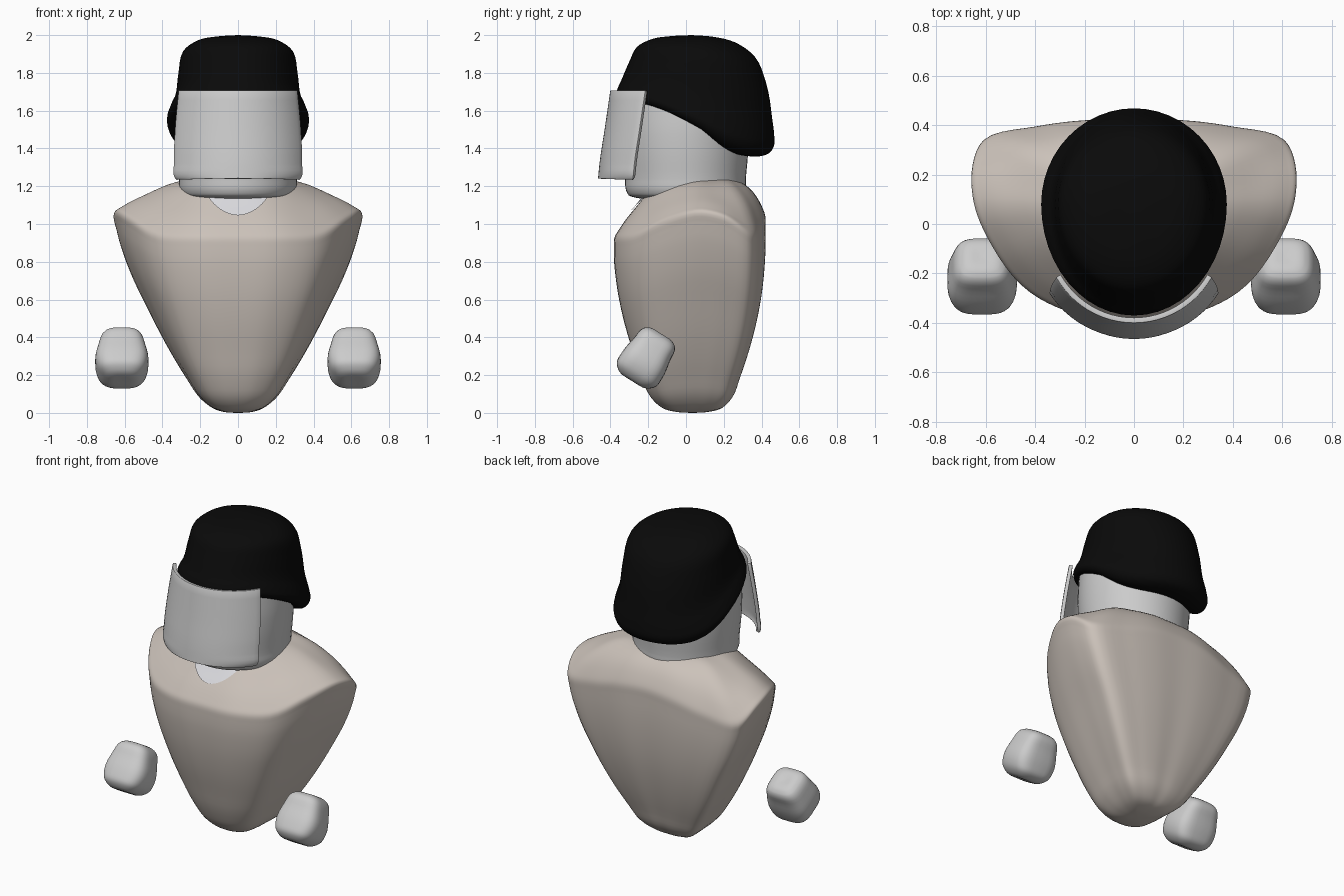
import bpy, bmesh
from math import sin, cos, pi, radians
from mathutils import Vector

if "Cube" in bpy.data.objects:
    bpy.data.objects.remove(bpy.data.objects["Cube"])


def spline(pts, n, closed=False):
    """Smooth curve through pts, n steps per span, chord-length tangents."""
    c = len(pts)
    get = (lambda i: pts[i % c]) if closed else (lambda i: pts[max(0, min(c - 1, i))])

    def tangent(i):
        a, b, d = get(i - 1), get(i), get(i + 1)
        p, q = max((b - a).length, 1e-6), max((d - b).length, 1e-6)
        if not closed and i == 0:
            return (d - b) / q
        if not closed and i == c - 1:
            return (b - a) / p
        return ((b - a) / p * q + (d - b) / q * p) / (p + q)

    out = []
    for i in range(c if closed else c - 1):
        a, b = get(i), get(i + 1)
        L = (b - a).length
        m0, m1 = tangent(i) * L, tangent((i + 1) % c) * L
        for k in range(n):
            t = k / n
            out.append(a * (2*t**3 - 3*t*t + 1) + m0 * (t**3 - 2*t*t + t)
                       + b * (3*t*t - 2*t**3) + m1 * (t**3 - t*t))
    return out if closed else out + [pts[-1].copy()]


def loft(name, rings, n=4, closed=True, color=None, angle=50):
    """Skin a list of equal-count rings, smoothing along the columns."""
    cols = [spline(list(col), n) for col in zip(*rings)]
    bm = bmesh.new()
    grid = [[bm.verts.new(p) for p in col] for col in cols]
    m = len(grid)
    for i in range(m if closed else m - 1):
        a, b = grid[i], grid[(i + 1) % m]
        for k in range(len(a) - 1):
            bm.faces.new((a[k], b[k], b[k + 1], a[k + 1]))
    bmesh.ops.remove_doubles(bm, verts=bm.verts, dist=1e-5)
    bmesh.ops.recalc_face_normals(bm, faces=bm.faces)
    me = bpy.data.meshes.new(name)
    bm.to_mesh(me)
    bm.free()
    ob = bpy.data.objects.new(name, me)
    bpy.context.collection.objects.link(ob)
    if color:
        mat = bpy.data.materials.new(name + "_colour")
        mat.diffuse_color = (*color, 1)
        mat.use_nodes = True
        mat.node_tree.nodes["Principled BSDF"].inputs["Base Color"].default_value = mat.diffuse_color
        me.materials.append(mat)
    bpy.ops.object.select_all(action='DESELECT')
    ob.select_set(True)
    bpy.context.view_layer.objects.active = ob
    bpy.ops.object.shade_smooth_by_angle(angle=radians(angle))
    return ob


def oval(w, yf, yb, yc, z, n=48):
    """Horizontal ring with separate front and back depth; z is a function of u."""
    ring = []
    for i in range(n):
        t = 2 * pi * i / n
        u = -cos(t)
        y = yc + u * ((yc - yf) if u < 0 else (yb - yc))
        ring.append(Vector((w * sin(t), y, z(u))))
    return ring


# torso: half outline (width fraction, depth fraction, rim height), mirrored
half = [(0, 0, .93), (.35, .02, .93), (.64, .13, .94), (.87, .36, 1.03), (.985, .58, 1.07),
        (1, .74, 1.04), (.93, .9, .95), (.6, .97, .98), (.3, 1, 1.03), (0, 1, 1.05)]
outline = half + [(-x, y, z) for x, y, z in half[-2:0:-1]]
levels = [(0, 0, .03, .03), (.004, .07, -.04, .11), (.025, .135, -.12, .19), (.08, .205, -.18, .245),
          (.18, .275, -.23, .285), (.36, .385, -.285, .345), (.55, .485, -.335, .39),
          (.75, .582, -.37, .415), (.94, .645, -.382, .42), (1, .655, -.378, .418)]


def section(w, yf, yb, zf, square=0):
    """Outline scaled to width and depth; square pushes the front corners out."""
    pts = []
    for x, y, z in outline:
        k = 1 + square * max(0, 1 - abs(abs(x) - .64) / .4) * (y < .5)
        pts.append(Vector((w * x * k, yf + (yb - yf) * y, zf(y, z))))
    return spline(pts, 5, closed=True)


rings = [section(w, f, b, lambda y, z, l=l: l * z, .2 * (1 - l)) for l, w, f, b in levels]
for s, f in [(.95, .13), (.75, .52), (.5, .9), (.25, 1), (0, 1)]:
    def rise(y, z, f=f):
        g = f + max(0, y - .8) * 4.5 * f * (1 - f)
        return z + (1.24 - z) * g
    rings.append(section(.655 * s, .08 - .458 * s, .08 + .338 * s, rise))
torso = loft("torso", rings, color=(.6, .54, .49))

# collar patch laid on the chest
patch = [oval(.18 * s, -.12 - .185 * s, -.12 + .155 * s, -.12, lambda u: 1.6)
         for s in (0, .25, .5, .75, 1)]
collar = loft("collar_patch", patch, color=(.7, .7, .73))
sw = collar.modifiers.new("lay", 'SHRINKWRAP')
sw.target, sw.wrap_method, sw.offset = torso, 'PROJECT', .008
sw.use_project_z, sw.use_negative_direction, sw.use_positive_direction = True, True, False
sw.wrap_mode = 'ABOVE_SURFACE'

# head
loft("head", [oval(r, -r - .01, r + .005, 0, lambda u, z=z: z) for r, z in
              [(0, 1.14), (.26, 1.14), (.293, 1.152), (.308, 1.18), (.312, 1.24),
               (.325, 1.4), (.325, 1.55), (.3, 1.7), (0, 1.7)]])

# hair cap, lower edge dips toward the back
hair = [(0, 0, .05, .05), (0, .3, -.29, .33), (0, .345, -.34, .4), (.03, .365, -.362, .445),
        (.08, .376, -.37, .465), (.17, .365, -.365, .467), (.3, .337, -.345, .457),
        (.6, .315, -.3, .425), (.82, .292, -.26, .365), (.94, .215, -.18, .26),
        (.985, .11, -.08, .15), (1, 0, .03, .03)]


def hair_height(h):
    def f(u):
        base = 1.505 - .145 * sin(u * pi / 2)
        return base + (2 - base) * h
    return f


cap = []
for h, w, f, b in hair:
    c = (.08 if w else f)
    cap.append(oval(w, f, b, c, hair_height(h) if w else (lambda u, h=h: 1.6 + .4 * h)))
loft("hair", cap, color=(.003, .003, .003), angle=60)

# curved face plate
plate = []
for z, w, y in [(1.24, .318, -.455), (1.25, .328, -.454), (1.32, .331, -.447),
                (1.5, .325, -.42), (1.705, .306, -.39)]:
    arc = [radians(-60 + 5 * i) for i in range(25)]
    plate.append([Vector((w * sin(t) / sin(pi / 3), y + .36 * (1 - cos(t)), z)) for t in arc])
visor = loft("face_plate", plate, closed=False)
so = visor.modifiers.new("thickness", 'SOLIDIFY')
so.thickness, so.offset = .022, 0
bv = visor.modifiers.new("soft_edge", 'BEVEL')
bv.width, bv.segments, bv.angle_limit = .006, 2, radians(50)

# floating hands: rounded-square rings along a tilted axis
axis, perp = Vector((0, -.53, -.85)), Vector((0, -.85, .53))
power = lambda v: (abs(v) ** .6) * (1 if v > 0 else -1)
for side, label in ((-1, "left"), (1, "right")):
    rings = []
    for s, a, b in [(-.143, 0, 0), (-.143, .07, .07), (-.126, .097, .096), (-.05, .127, .113),
                    (.05, .14, .127), (.105, .122, .122), (.14, .085, .085), (.146, 0, 0)]:
        o = Vector((side * .615, -.207, .293)) + axis * s
        rings.append([o + Vector((a * power(cos(t)), 0, 0)) + perp * b * power(sin(t))
                      for t in (2 * pi * i / 40 for i in range(40))])
    loft(label + "_hand", rings)
